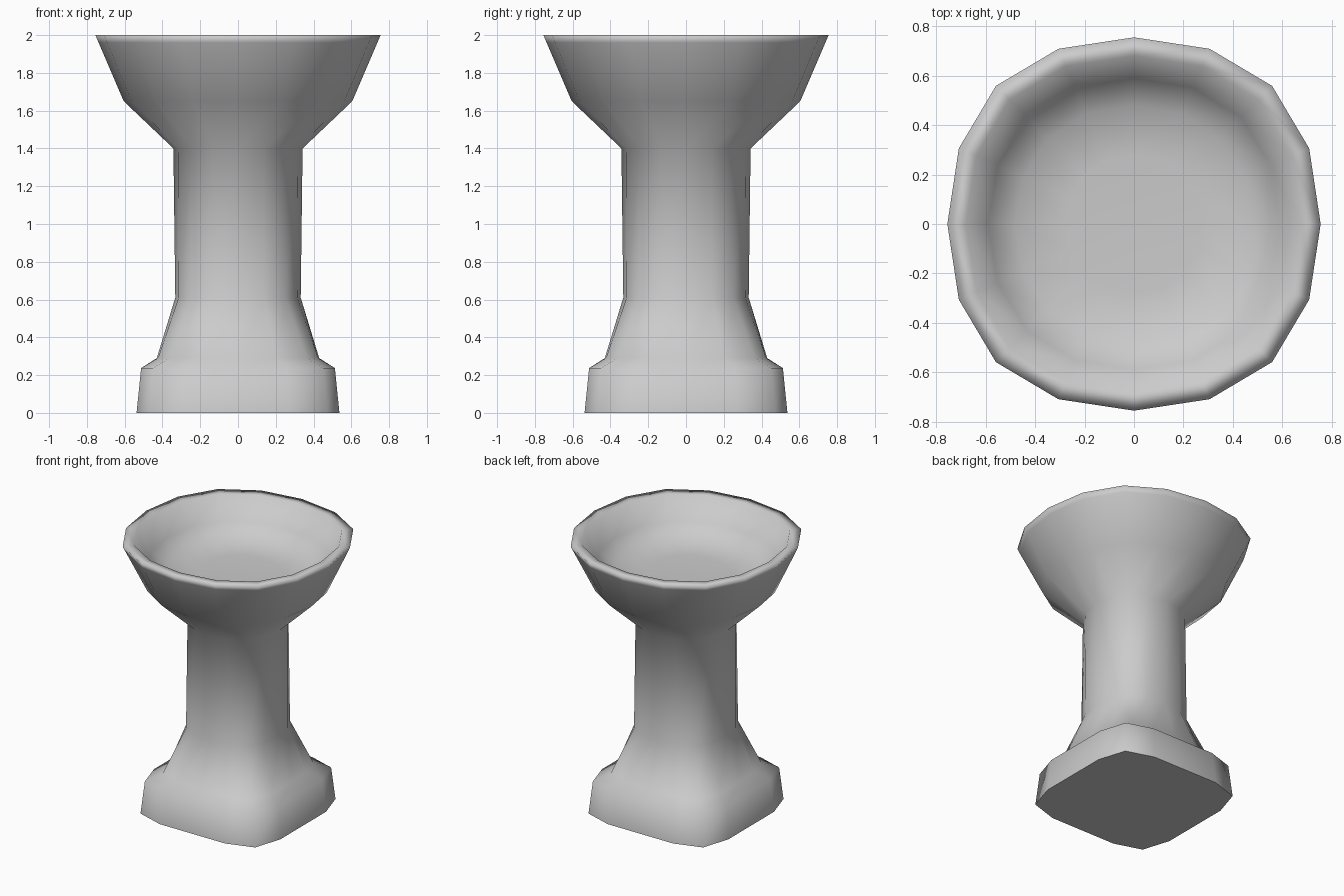
import bpy
import bmesh

if "Cube" in bpy.data.objects:
    bpy.data.objects.remove(bpy.data.objects["Cube"], do_unlink=True)

# Plain grey stone
stone = bpy.data.materials.new("grey_stone")
stone.use_nodes = True
stone.diffuse_color = (0.6, 0.6, 0.6, 1)
stone.node_tree.nodes["Principled BSDF"].inputs["Base Color"].default_value = (0.6, 0.6, 0.6, 1)

# Section levels: height, half width, squareness (0 round, 1 rounded square)
LEVELS = [
    (0.00, 0.537, 1.0),    # plinth
    (0.237, 0.513, 1.0),
    (0.29, 0.43, 0.8),     # flared foot
    (0.61, 0.332, 0.3),    # column
    (1.40, 0.342, 0.05),
    (1.65, 0.605, 0.1),    # bowl outside
    (1.96, 0.738, 0.19),
    (2.00, 0.755, 0.19),   # lip
    (2.00, 0.68, 0.19),
    (1.84, 0.59, 0.15),    # bowl inside
    (1.755, 0.48, 0.1),
    (1.74, 0.28, 0.05),
]


def section(half, square):
    """Sixteen-sided outline blended between a circle and a rounded square."""
    side = half * (0.924 + 0.076 * square)
    offset = half * (0.383 + 0.117 * square)
    corner = half * (0.707 + 0.173 * square)
    quarter = [(half, 0), (side, offset), (corner, corner), (offset, side)]
    points = []
    for turn in range(4):
        points += quarter
        quarter = [(-y, x) for x, y in quarter]
    return points


# Loft the sections into one closed shell
bm = bmesh.new()
rings = [[bm.verts.new((x, y, z)) for x, y in section(half, square)]
         for z, half, square in LEVELS]
for low, high in zip(rings, rings[1:]):
    for i in range(len(low)):
        j = (i + 1) % len(low)
        bm.faces.new((low[i], low[j], high[j], high[i]))
underside = bm.faces.new(rings[0][::-1])
bm.faces.new(rings[-1])
bmesh.ops.recalc_face_normals(bm, faces=bm.faces)

# Smooth everywhere except around the underside
for face in bm.faces:
    face.smooth = True
for edge in underside.edges:
    edge.smooth = False

mesh = bpy.data.meshes.new("pedestal_bowl")
bm.to_mesh(mesh)
bm.free()
mesh.materials.append(stone)
bowl = bpy.data.objects.new("pedestal_bowl", mesh)
bpy.context.collection.objects.link(bowl)
